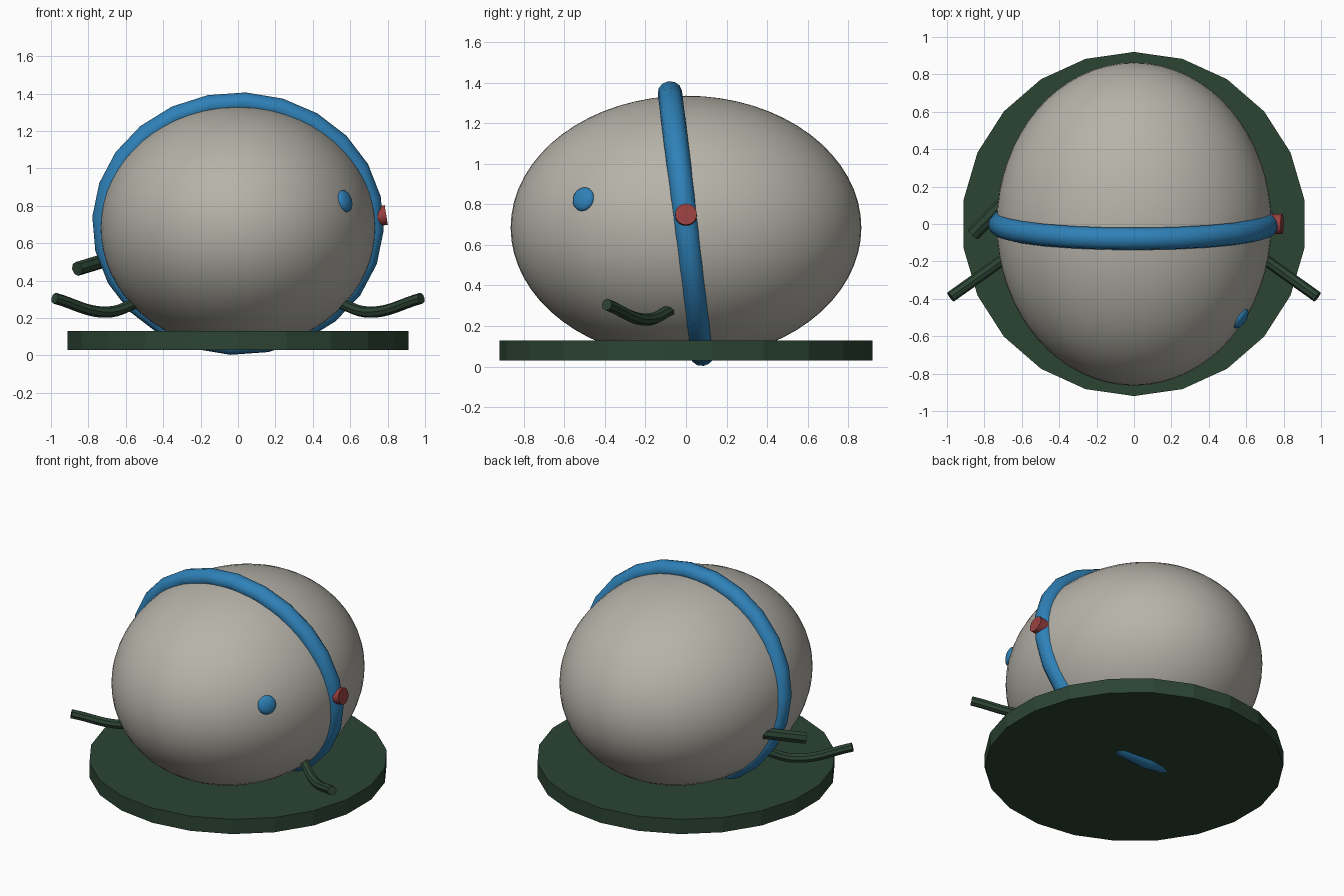
import bpy, math
from mathutils import Matrix, Vector

if "Cube" in bpy.data.objects:
    bpy.data.objects.remove(bpy.data.objects["Cube"])


def material(name, rgb):
    m = bpy.data.materials.new(name)
    m.diffuse_color = (*rgb, 1)
    m.use_nodes = True
    m.node_tree.nodes["Principled BSDF"].inputs["Base Color"].default_value = m.diffuse_color
    return m


GREY = material("warm_grey", (0.47, 0.45, 0.40))
BLUE = material("blue", (0.028, 0.22, 0.48))
GREEN = material("dark_green", (0.025, 0.058, 0.034))
RED = material("red", (0.32, 0.05, 0.05))


def finish(name, mat, matrix=None, smooth=True):
    """Name, colour, place and shade the active object."""
    ob = bpy.context.object
    ob.name = name
    if matrix is not None:
        ob.data.transform(matrix)
    ob.data.materials.clear()
    ob.data.materials.append(mat)
    if smooth:
        bpy.ops.object.shade_smooth_by_angle(angle=math.radians(40))
    return ob


def place(loc, normal):
    """Matrix that puts local z along a normal."""
    return Matrix.Translation(loc) @ Vector(normal).to_track_quat('Z', 'Y').to_matrix().to_4x4()


def tube(name, points, radius):
    """Round capped tube along a smooth path."""
    cu = bpy.data.curves.new(name, 'CURVE')
    cu.dimensions = '3D'
    cu.bevel_depth = radius
    cu.bevel_resolution = 2
    cu.use_fill_caps = True
    cu.resolution_u = 8
    sp = cu.splines.new('BEZIER')
    sp.bezier_points.add(len(points) - 1)
    for bp, p in zip(sp.bezier_points, points):
        bp.co = p
        bp.handle_left_type = bp.handle_right_type = 'AUTO'
    ob = bpy.data.objects.new(name, cu)
    bpy.context.collection.objects.link(ob)
    bpy.ops.object.select_all(action='DESELECT')
    ob.select_set(True)
    bpy.context.view_layer.objects.active = ob
    bpy.ops.object.convert(target='MESH')
    return finish(name, GREEN)


# Base disc
bpy.ops.mesh.primitive_cylinder_add(vertices=22, radius=0.92, depth=0.10)
finish("base_disc", GREEN, Matrix.Translation((0, 0, 0.08)), smooth=False)

# Body
bpy.ops.mesh.primitive_uv_sphere_add(segments=64, ring_count=32, radius=1)
finish("body", GREY, Matrix.Translation((0, 0, 0.685)) @ Matrix.Diagonal((0.735, 0.864, 0.65, 1)))

# Tilted oval band round the body
bpy.ops.mesh.primitive_torus_add(major_segments=24, minor_segments=12,
                                 major_radius=0.72, minor_radius=0.06)
finish("band", BLUE, Matrix.Translation((0, 0, 0.705))
       @ Matrix.Rotation(math.radians(97), 4, 'X')
       @ Matrix.Diagonal((1, 0.907, 1, 1))
       @ Matrix.Rotation(math.radians(-3), 4, 'Z'))

# Red button on the band
bpy.ops.mesh.primitive_cylinder_add(vertices=20, radius=0.053, depth=0.08)
finish("button", RED, place((0.753, 0, 0.745), (1, 0, 0.16)))

# Flattened eye on the body surface
bpy.ops.mesh.primitive_uv_sphere_add(segments=24, ring_count=12, radius=1)
finish("eye", BLUE, place((0.57, -0.505, 0.825), (1.05, -0.68, 0.33))
       @ Matrix.Diagonal((0.06, 0.06, 0.028, 1)))

# Front legs, mirrored
for side, label in ((1, "right"), (-1, "left")):
    tube("front_leg_" + label,
         [(side * x, y, z) for x, y, z in
          ((0.52, -0.06, 0.29), (0.70, -0.19, 0.232), (0.98, -0.39, 0.306))], 0.03)

# Rear stub on the left
tube("rear_stub", [(-0.64, 0.17, 0.53), (-0.86, -0.055, 0.463)], 0.038)
